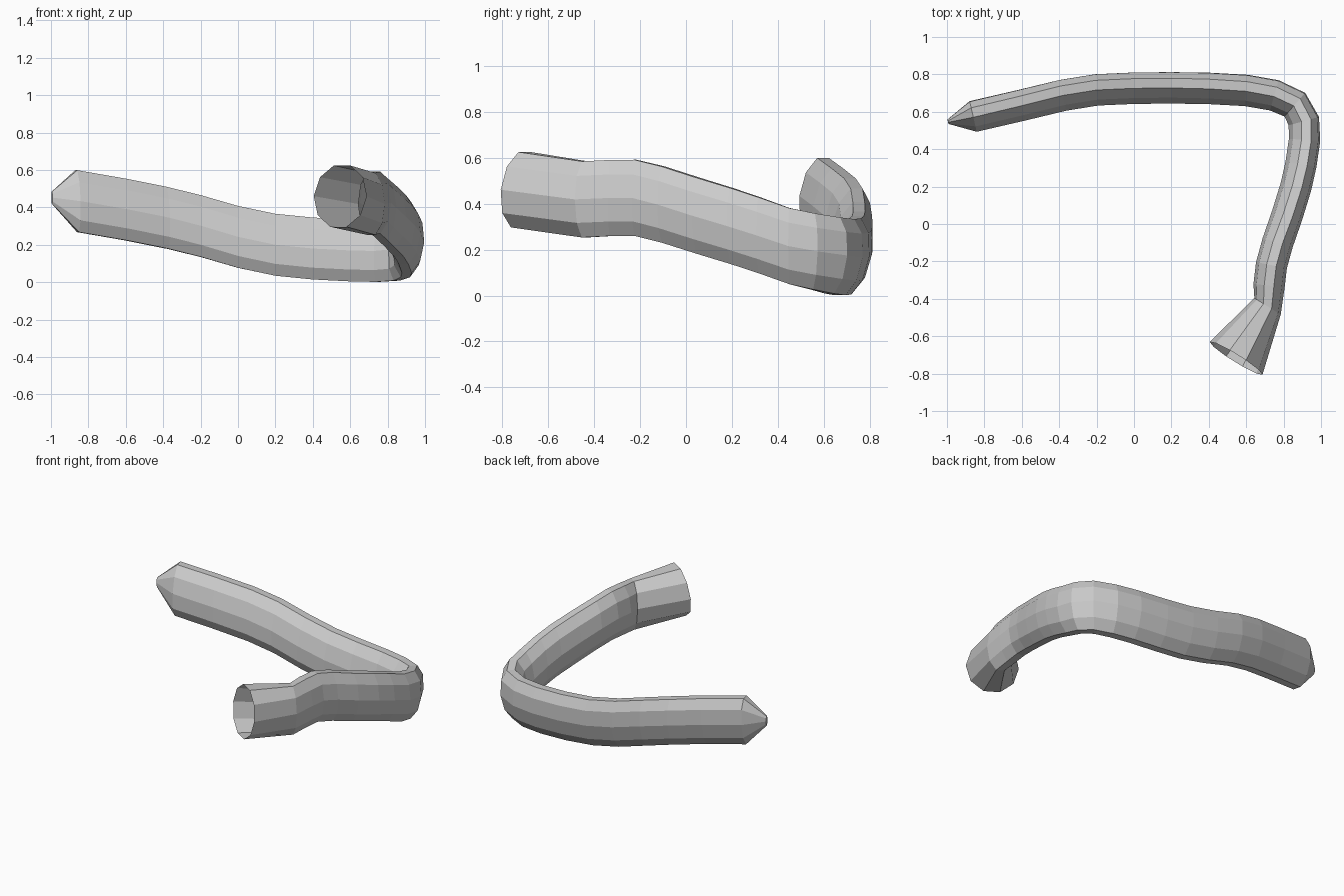
import bpy, bmesh, math
from mathutils import Vector

if "Cube" in bpy.data.objects:
    bpy.data.objects.remove(bpy.data.objects["Cube"])

SIDES = 10
# centre line of the flattened tube: x, y, z, sideways lean of the top
path = [
    (-0.86, 0.575, 0.433, .022), (-0.60, 0.635, 0.388, .024), (-0.38, 0.688, 0.344, .026),
    (-0.20, 0.717, 0.300, .026), (0.00, 0.726, 0.242, .026), (0.20, 0.728, 0.200, .026),
    (0.40, 0.725, 0.180, .024), (0.60, 0.714, 0.170, .022), (0.75, 0.688, 0.167, .02),
    (0.86, 0.638, 0.174, .018), (0.908, 0.55, 0.192, .014), (0.912, 0.45, 0.215, .01),
    (0.893, 0.32, 0.262, .008), (0.866, 0.20, 0.302, .006), (0.82, 0.05, 0.348, .004),
    (0.768, -0.10, 0.396, 0), (0.735, -0.22, 0.425, 0), (0.722, -0.33, 0.424, 0),
]

bm = bmesh.new()


def ring(centre, side, up, a, b):
    """Ten-sided oval with a flat top edge."""
    return [bm.verts.new(centre + side * (a * math.cos(2 * math.pi * i / SIDES))
                         + up * (b * math.sin(2 * math.pi * i / SIDES)))
            for i in range(SIDES)]


def outward(t):
    return Vector((-t.y, t.x, 0)).normalized()


pts = [Vector(p[:3]) for p in path]
Z = Vector((0, 0, 1))
rings = []

# blunt pointed tip
first = outward(pts[1] - pts[0])
rings.append(ring(Vector((-0.995, 0.547, 0.452)), first, Z, 0.012, 0.034))

# flattened tube
for i, p in enumerate(pts):
    t = pts[min(i + 1, len(pts) - 1)] - pts[max(i - 1, 0)]
    up = Z + outward(t) * (path[i][3] / 0.17)
    rings.append(ring(p, outward(t), up, 0.084, 0.174))

# neck and round open mouth
d = Vector((-0.53, -0.85, 0)).normalized()
rings.append(ring(Vector((0.714, -0.44, 0.418)), outward(d), Z, 0.083, 0.174))
rings.append(ring(Vector((0.546, -0.718, 0.46)), outward(d),
                  Vector((0.06, 0.10, 0.99)), 0.166, 0.174))

bm.faces.new(rings[0])
for r0, r1 in zip(rings, rings[1:]):
    for i in range(SIDES):
        j = (i + 1) % SIDES
        bm.faces.new((r0[i], r0[j], r1[j], r1[i]))
bmesh.ops.recalc_face_normals(bm, faces=bm.faces)

mesh = bpy.data.meshes.new("bent_tube")
bm.to_mesh(mesh)
bm.free()
tube = bpy.data.objects.new("bent_tube", mesh)
bpy.context.collection.objects.link(tube)
